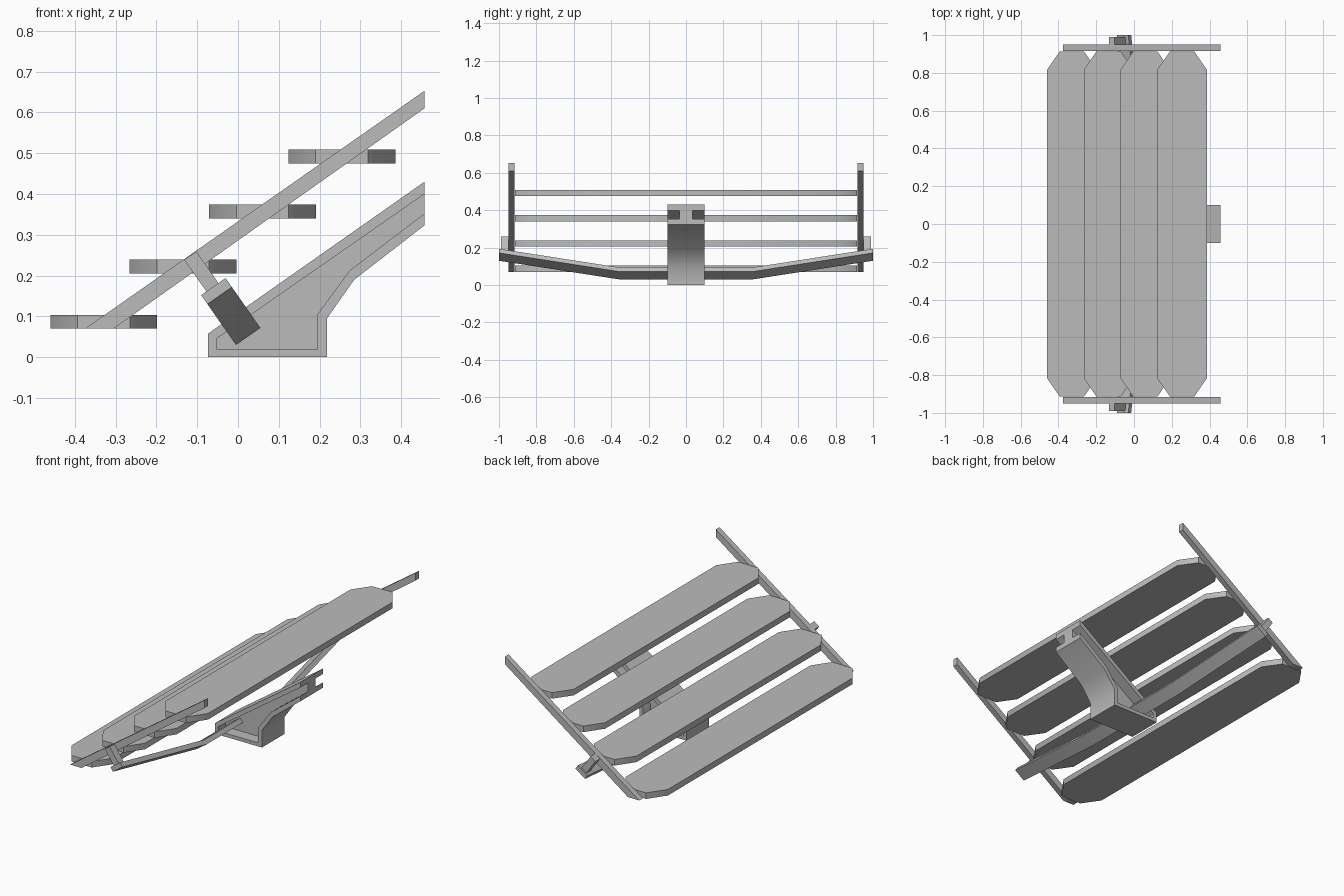
import bpy
import bmesh
import math
from mathutils import Vector

if "Cube" in bpy.data.objects:
    bpy.data.objects.remove(bpy.data.objects["Cube"])

grey = bpy.data.materials.new("plain grey")
grey.use_nodes = True
colour = (0.5, 0.5, 0.5, 1)
grey.diffuse_color = colour
grey.node_tree.nodes["Principled BSDF"].inputs["Base Color"].default_value = colour


def prism(name, outline, place, low, high):
    """Extrude a 2D outline from low to high; place(a, b, depth) gives the 3D point."""
    bm = bmesh.new()
    ends = [[bm.verts.new(place(a, b, d)) for a, b in outline] for d in (low, high)]
    bm.faces.new(ends[0])
    bm.faces.new(ends[1][::-1])
    n = len(outline)
    for i in range(n):
        j = (i + 1) % n
        bm.faces.new((ends[0][i], ends[1][i], ends[1][j], ends[0][j]))
    bmesh.ops.recalc_face_normals(bm, faces=bm.faces)
    mesh = bpy.data.meshes.new(name)
    bm.to_mesh(mesh)
    bm.free()
    mesh.materials.append(grey)
    ob = bpy.data.objects.new(name, mesh)
    bpy.context.collection.objects.link(ob)
    bpy.ops.object.select_all(action="DESELECT")
    ob.select_set(True)
    bpy.context.view_layer.objects.active = ob
    bpy.ops.object.shade_smooth_by_angle(angle=math.radians(40))
    return ob


def side(x, z, y):
    return Vector((x, y, z))


def flat(x, y, z):
    return Vector((x, y, z))


# Directions along the sloping rails and square to them
along = Vector((0.82, 0, 0.573))
up = Vector((-0.573, 0, 0.82))

# Four stepped slats with clipped corners
half_w, half_l, cut_x, cut_y = 0.131, 0.914, 0.067, 0.097
corner = [(half_w, half_l - cut_y), (half_w - cut_x, half_l)]
right_end = corner + [(-x, y) for x, y in corner[::-1]]
octagon = right_end + [(-x, -y) for x, y in right_end]
for i in range(4):
    cx, z = -0.329 + 0.1945 * i, 0.07 + 0.135 * i
    prism(f"slat_{i + 1}", [(cx + x, y) for x, y in octagon], flat, z, z + 0.034)

# Sloping side rails and the short posts that carry them
rail = [(-0.375, 0.07), (-0.305, 0.07), (0.457, 0.61), (0.457, 0.653)]
top = Vector((-0.117, 0, 0.249))
post = [top + along * a + up * b for a, b in
        ((-0.018, 0), (0.018, 0), (0.018, -0.115), (-0.018, -0.115))]
for label, s in (("left", 1), ("right", -1)):
    prism(f"{label}_rail", rail, side, s * 0.917, s * 0.949)
    prism(f"{label}_post", [(p.x, p.z) for p in post], side, s * 0.949, s * 0.99)

# Cross arm, bent upward toward both ends and tilted square to the rails
heart = Vector((-0.005, 0, 0.03))
lower = [(-1, 0.122), (-0.355, 0), (0.355, 0), (1, 0.122)]
arm = lower + [(y, w + 0.027) for y, w in lower[::-1]]
prism("cross_arm", arm,
      lambda y, w, t: heart + up * w + along * t + Vector((0, y, 0)), 0, 0.073)

# Pedestal: a thin web framed by a wide flange that is open at the tip
outer = [(0.457, 0.43), (-0.073, 0.058), (-0.073, 0), (0.218, 0),
         (0.218, 0.095), (0.285, 0.19), (0.457, 0.323)]
inner = [(0.457, 0.40), (-0.053, 0.045), (-0.053, 0.02), (0.195, 0.02),
         (0.195, 0.105), (0.273, 0.212), (0.457, 0.352)]
prism("pedestal_flange", outer + inner[::-1], side, -0.1, 0.1)
prism("pedestal_web", inner, side, -0.035, 0.035)
